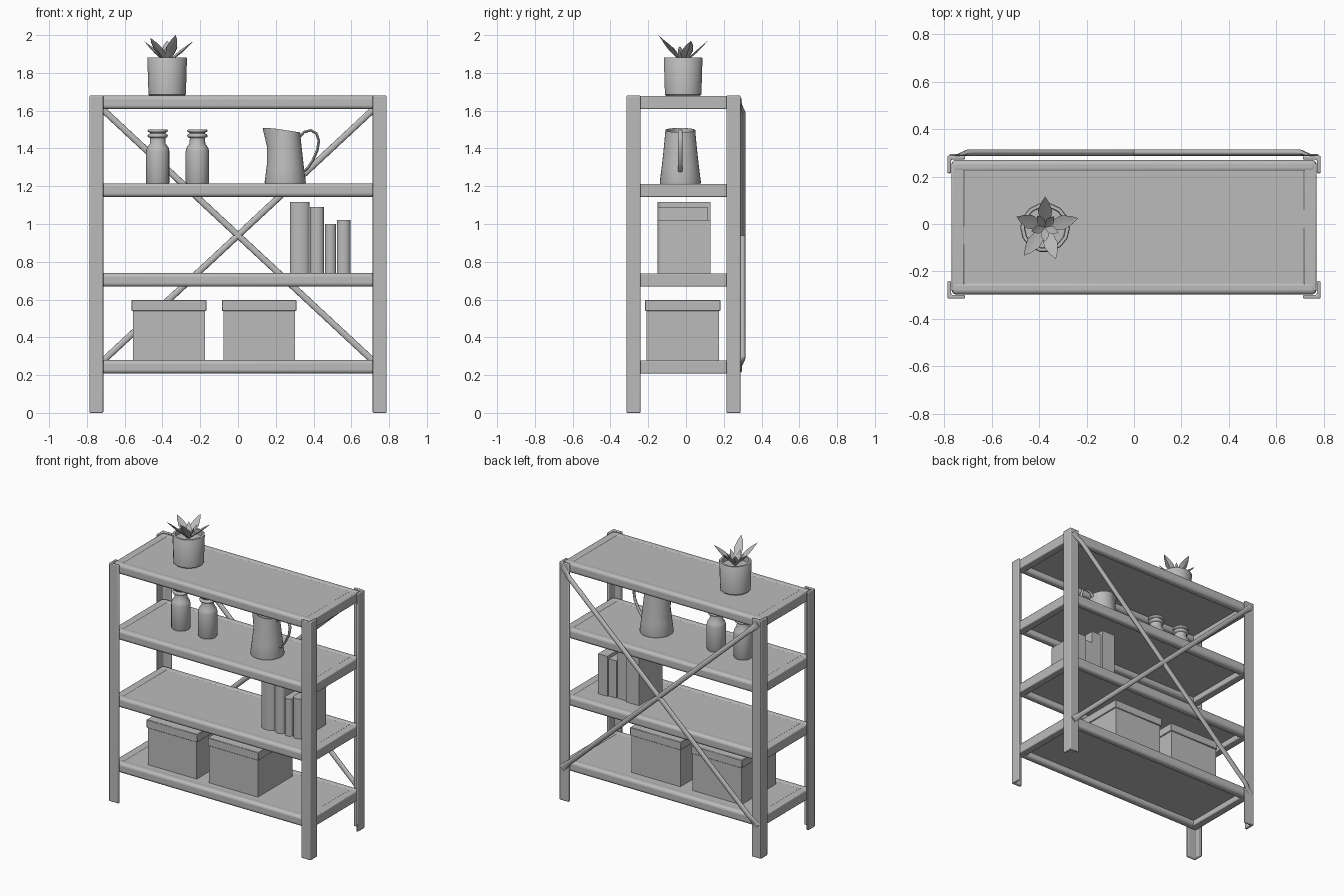
import bpy, bmesh, math
from mathutils import Vector

if "Cube" in bpy.data.objects:
    bpy.data.objects.remove(bpy.data.objects["Cube"])

GREY = bpy.data.materials.new("plain_grey")
GREY.diffuse_color = (0.5, 0.5, 0.5, 1)
GREY.use_nodes = True
GREY.node_tree.nodes["Principled BSDF"].inputs["Base Color"].default_value = GREY.diffuse_color
CY = -0.0135                        # depth centre of the frame


def finish(name, bm, bevel=0, segs=2, angle=35):
    bmesh.ops.recalc_face_normals(bm, faces=bm.faces)
    me = bpy.data.meshes.new(name)
    bm.to_mesh(me)
    bm.free()
    ob = bpy.data.objects.new(name, me)
    bpy.context.collection.objects.link(ob)
    me.materials.append(GREY)
    if bevel:
        m = ob.modifiers.new("bevel", "BEVEL")
        m.width, m.segments, m.limit_method = bevel, segs, "ANGLE"
    bpy.ops.object.select_all(action="DESELECT")
    ob.select_set(True)
    bpy.context.view_layer.objects.active = ob
    bpy.ops.object.shade_smooth_by_angle(angle=math.radians(angle))
    return ob


def box(name, x, y, z, bevel=0, segs=2, angle=35):
    bm = bmesh.new()
    bmesh.ops.create_cube(bm, size=1)
    for v in bm.verts:
        v.co = [(a + b) / 2 + (b - a) * c for (a, b), c in zip((x, y, z), v.co)]
    return finish(name, bm, bevel, segs, angle)


def prism(name, pts, z0, z1, bevel=0):
    bm = bmesh.new()
    f = bm.faces.new([bm.verts.new((x, y, z0)) for x, y in pts])
    r = bmesh.ops.extrude_face_region(bm, geom=[f])
    for v in r["geom"]:
        if isinstance(v, bmesh.types.BMVert):
            v.co.z = z1
    return finish(name, bm, bevel)


def lathe(name, profile, cx, cy, n, shape=None, angle=40):
    """Spin (radius, z) points round a vertical axis."""
    bm = bmesh.new()
    rings = []
    for r, z in profile:
        ring = []
        for i in range(n):
            a = math.tau * i / n
            p = Vector((r * math.cos(a), r * math.sin(a), z))
            if shape:
                p = shape(p, a)
            ring.append(bm.verts.new(p + Vector((cx, cy, 0))))
        rings.append(ring)
    for a, b in zip(rings, rings[1:]):
        for i in range(n):
            j = (i + 1) % n
            bm.faces.new((a[i], a[j], b[j], b[i]))
    bm.faces.new(rings[0])
    bm.faces.new(rings[-1])
    return finish(name, bm, angle=angle)


def tube(name, path, n=12):
    """Sweep an ellipse; path items are (point, in-plane radius, y radius)."""
    bm = bmesh.new()
    rings = []
    for k, (p, r, ry) in enumerate(path):
        d = Vector(path[min(k + 1, len(path) - 1)][0]) - Vector(path[max(k - 1, 0)][0])
        side = Vector((d.z, 0, -d.x)).normalized()
        rings.append([bm.verts.new(Vector(p) + side * r * math.cos(math.tau * i / n)
                      + Vector((0, ry * math.sin(math.tau * i / n), 0))) for i in range(n)])
    for a, b in zip(rings, rings[1:]):
        for i in range(n):
            j = (i + 1) % n
            bm.faces.new((a[i], a[j], b[j], b[i]))
    bm.faces.new(rings[0])
    bm.faces.new(rings[-1])
    return finish(name, bm, angle=50)


# Angle-iron legs at the four corners
for sx, xn in ((-1, "left"), (1, "right")):
    for sy, yn in ((-1, "front"), (1, "back")):
        X, Y, W, T = 0.787, 0.3015, 0.074, 0.016
        pts = [(X, Y), (X - W, Y), (X - W, Y - T), (X - T, Y - T), (X - T, Y - W), (X, Y - W)]
        prism(f"{yn}_{xn}_leg", [(sx * x, CY + sy * y) for x, y in pts], 0, 1.68, 0.005)

# Shelves: rounded long rails, flat end rails and a thin panel
for k, top in enumerate((0.28, 0.74, 1.215, 1.68)):
    low = top - 0.072
    for s, n in ((-1, "front"), (1, "back")):
        a, b = sorted((CY + s * 0.284, CY + s * 0.229))
        box(f"shelf_{k}_{n}_rail", (-0.77, 0.77), (a, b), (low, top), 0.02, 4)
    for s, n in ((-1, "left"), (1, "right")):
        a, b = sorted((s * 0.77, s * 0.715))
        box(f"shelf_{k}_{n}_end_rail", (a, b), (CY - 0.27, CY + 0.27), (low, top - 0.002), 0.006)
    box(f"shelf_{k}_panel", (-0.73, 0.73), (CY - 0.24, CY + 0.24), (top - 0.035, top - 0.004))

# Crossed back braces: round rods with flattened ends on the legs
for s, n in ((-1, "falling"), (1, "rising")):
    path = []
    for x, r, y, ry in ((-0.765, 0.021, 0.292, 0.004), (-0.735, 0.021, 0.292, 0.004),
                        (-0.70, 0.017, 0.301, 0.014), (0.70, 0.017, 0.301, 0.014),
                        (0.735, 0.021, 0.292, 0.004), (0.765, 0.021, 0.292, 0.004)):
        path.append(((x, y, 0.94 + s * x * 0.93), r, ry))
    tube(f"{n}_brace", path)

# Storage boxes with lids
for k, x in enumerate((-0.365, 0.112)):
    box(f"storage_box_{k}", (x - 0.19, x + 0.19), (-0.21, 0.175), (0.278, 0.56))
    box(f"storage_box_lid_{k}", (x - 0.198, x + 0.198), (-0.217, 0.182), (0.54, 0.597), 0.003, 1)

# Books with rounded spines at the front
for k, (x0, x1, top, back) in enumerate(((0.275, 0.379, 1.117, 0.13), (0.381, 0.455, 1.09, 0.115),
                                         (0.46, 0.52, 1.0, 0.12), (0.523, 0.595, 1.02, 0.13))):
    c, h = (x0 + x1) / 2, (x1 - x0) / 2
    pts = [(c + h * math.cos(t), -0.125 - 0.027 * math.sin(t))
           for t in (math.pi * i / 8 for i in range(9))]
    prism(f"book_{k}", pts + [(x0, back), (x1, back)], 0.738, top)

# Ringed bottles with hollow necks
bottle = [(0.058, 1.212), (0.062, 1.22), (0.062, 1.385), (0.057, 1.405), (0.042, 1.425),
          (0.040, 1.455), (0.052, 1.461), (0.054, 1.468), (0.050, 1.475), (0.041, 1.479),
          (0.041, 1.484), (0.052, 1.488), (0.054, 1.494), (0.050, 1.50), (0.036, 1.50), (0.034, 1.43)]
for k, x in enumerate((-0.425, -0.215)):
    lathe(f"bottle_{k}", bottle, x, -0.03, 20, angle=60)


# Pitcher: tapered body with slanted rim and pulled spout
def spout(p, a):
    t = max(0, (p.z - 1.38) / 0.12)
    pull = max(0, -math.cos(a)) ** 6
    return p + Vector((-0.042 * t * pull, 0, -0.012 * t * math.cos(a)))


lathe("pitcher", [(0.107, 1.212), (0.109, 1.222), (0.099, 1.30), (0.090, 1.38), (0.084, 1.44),
                  (0.079, 1.497), (0.074, 1.497), (0.079, 1.43), (0.098, 1.24)],
      0.25, -0.03, 32, spout)
handle = [(0.325, 1.46), (0.35, 1.487), (0.385, 1.496), (0.415, 1.48), (0.428, 1.44),
          (0.42, 1.39), (0.395, 1.335), (0.365, 1.29), (0.34, 1.275)]
tube("pitcher_handle", [((x, -0.03, z), 0.007, 0.012) for x, z in handle], 8)

# Plant pot with a recessed soil surface
lathe("plant_pot", [(0.09, 1.677), (0.099, 1.685), (0.105, 1.878), (0.102, 1.882),
                    (0.088, 1.882), (0.086, 1.85)], -0.375, -0.015, 14)


# Pointed leaves with a raised lower ridge, curving out from the centre
def leaf(name, tip, width):
    base, tip = Vector((-0.375, -0.015, 1.85)), Vector(tip)
    out = Vector((tip.x - base.x, tip.y - base.y, 0))
    side = Vector((-out.y, out.x, 0)).normalized()
    bm = bmesh.new()
    rows = []
    for t, w in ((0, 0.35), (0.3, 0.8), (0.55, 1), (0.8, 0.6), (1, 0.02)):
        p = base + out * t + Vector((0, 0, (tip.z - base.z) * t ** 0.9))
        s, d = side * width * w / 2, Vector((0, 0, 0.014 * w))
        rows.append([bm.verts.new(q) for q in (p - s, p - d, p + s, p - d * 0.5)])
    for a, b in zip(rows, rows[1:]):
        for i in range(4):
            j = (i + 1) % 4
            bm.faces.new((a[i], a[j], b[j], b[i]))
    bm.faces.new(rows[0])
    bm.faces.new(rows[-1])
    finish(name, bm)


for k, tip in enumerate(((-0.33, -0.147, 2.0), (-0.237, 0.025, 1.968), (-0.375, 0.115, 1.97),
                         (-0.495, 0.03, 1.966), (-0.463, -0.133, 1.985))):
    leaf(f"outer_leaf_{k}", tip, 0.06)
for k in range(5):
    a = 0.9 + math.tau * k / 5
    leaf(f"inner_leaf_{k}", (-0.375 + 0.06 * math.cos(a), -0.015 + 0.06 * math.sin(a), 1.94), 0.035)
